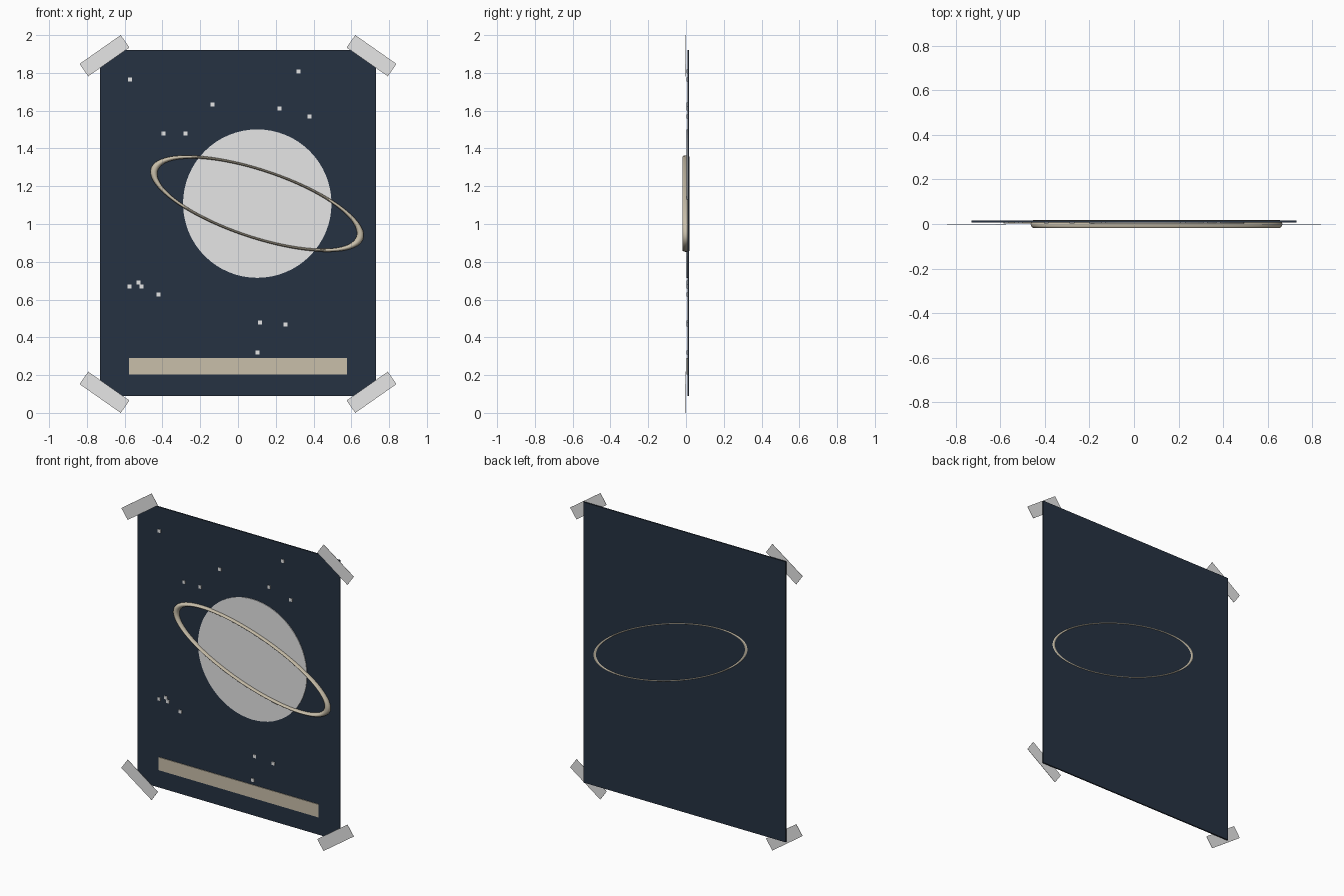
import bpy, math
from mathutils import Matrix, Vector

if "Cube" in bpy.data.objects:
    bpy.data.objects.remove(bpy.data.objects["Cube"])


def linear(c):
    c /= 255
    return c / 12.92 if c <= 0.04045 else ((c + 0.055) / 1.055) ** 2.4


def material(name, rgb):
    m = bpy.data.materials.new(name)
    m.diffuse_color = (*[linear(c) for c in rgb], 1)
    m.use_nodes = True
    m.node_tree.nodes["Principled BSDF"].inputs["Base Color"].default_value = m.diffuse_color
    return m


NAVY = material("navy paper", (38, 50, 66))
WHITE = material("off white", (230, 230, 230))
TAN = material("warm tan", (201, 191, 170))


def finish(name, mat, matrix):
    ob = bpy.context.object
    ob.name = ob.data.name = name
    ob.data.transform(matrix)
    ob.data.materials.append(mat)
    return ob


def slab(name, mat, x, z, w, h, front, back, angle=0):
    """Upright thin box facing -y, turned in its own plane."""
    bpy.ops.mesh.primitive_cube_add(size=1, location=(0, 0, 0))
    return finish(name, mat,
                  Matrix.Translation((x, (front + back) / 2, z))
                  @ Matrix.Rotation(math.radians(angle), 4, 'Y')
                  @ Matrix.Diagonal((w, back - front, h, 1)))


PAPER_FRONT, PAPER_BACK, PRINT_FRONT = 0.007, 0.016, 0.003
UPRIGHT = Matrix.Rotation(math.radians(90), 4, 'X')

# poster sheet and the caption bar near its foot
slab("poster_sheet", NAVY, 0, 1.005, 1.46, 1.83, PAPER_FRONT, PAPER_BACK)
slab("caption_bar", TAN, 0, 0.247, 1.155, 0.085, PRINT_FRONT, PAPER_FRONT)

# planet disc
bpy.ops.mesh.primitive_cylinder_add(vertices=64, radius=0.393,
                                    depth=PAPER_FRONT - PRINT_FRONT)
finish("planet_disc", WHITE,
       Matrix.Translation((0.102, (PAPER_FRONT + PRINT_FRONT) / 2, 1.108)) @ UPRIGHT)

# tilted, flattened planet ring
bpy.ops.mesh.primitive_torus_add(major_radius=0.573, minor_radius=0.019,
                                 major_segments=96, minor_segments=16)
finish("planet_ring", TAN,
       Matrix.Translation((0.101, 0, 1.108))
       @ Matrix.Rotation(math.radians(18.4), 4, 'Y')
       @ UPRIGHT @ Matrix.Diagonal((1, 0.31, 1, 1)))
bpy.ops.object.shade_smooth()

# small square stars
STARS = [(-.571, 1.765), (-.135, 1.632), (.22, 1.611), (.32, 1.807),
         (.378, 1.569), (-.394, 1.479), (-.278, 1.479), (-.574, .669),
         (-.526, .69), (-.51, .669), (-.42, .627), (.116, .479),
         (.251, .468), (.103, .32)]
for i, (x, z) in enumerate(STARS):
    slab(f"star_{i + 1}", WHITE, x, z, 0.021, 0.021, PRINT_FRONT, PAPER_FRONT)

# tape strips across the four corners
for sx, side in ((-1, "left"), (1, "right")):
    for sz, level in ((-1, "bottom"), (1, "top")):
        slab(f"tape_{level}_{side}", WHITE, sx * 0.707, 1 + sz * 0.891,
             0.266, 0.08, -0.005, -0.003, 35 * sx * sz)
